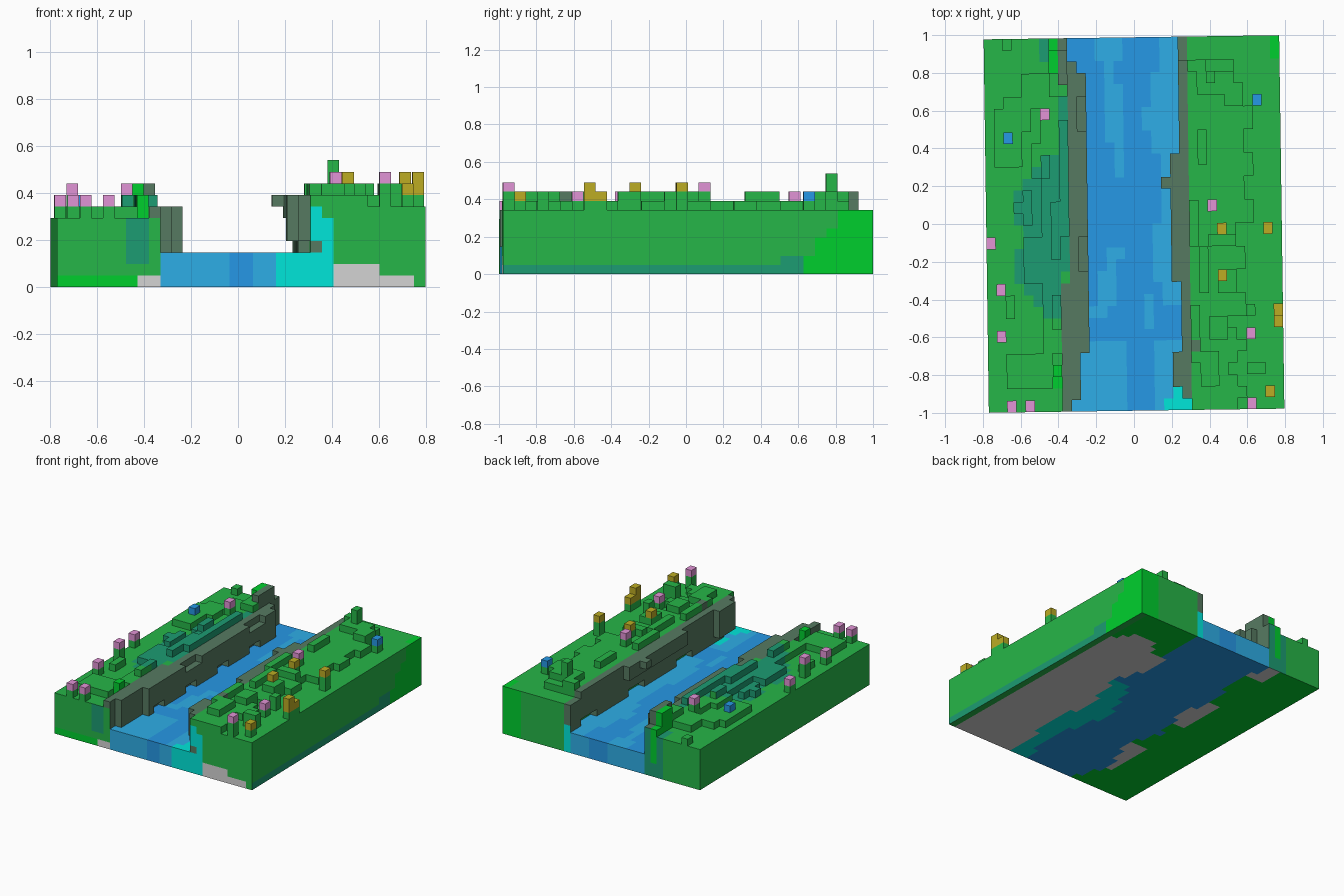
import bpy, math

if "Cube" in bpy.data.objects:
    bpy.data.objects.remove(bpy.data.objects["Cube"])

NX, NY = 32, 32
SX, SY, SZ = 0.0489, 0.06178, 0.049      # block size
ANG = math.radians(0.8)                  # the whole model is turned slightly
C, SN = math.cos(ANG), math.sin(ANG)

# Materials
def lin(v):
    v /= 255
    return v / 12.92 if v < 0.04045 else ((v + 0.055) / 1.055) ** 2.4

PALETTE = {
    "grass": (38, 182, 72), "bright_grass": (0, 207, 46), "teal_grass": (28, 156, 114),
    "stone": (86, 122, 97), "grey": (212, 212, 212), "blue": (38, 152, 230),
    "light_blue": (46, 174, 231), "cyan": (0, 231, 218),
    "pink": (226, 148, 214), "ochre": (188, 172, 36)}
NAMES = list(PALETTE)
MATS = []
for n, rgb in PALETTE.items():
    m = bpy.data.materials.new(n)
    m.diffuse_color = (*[lin(c) for c in rgb], 1)
    m.use_nodes = True
    m.node_tree.nodes["Principled BSDF"].inputs["Base Color"].default_value = m.diffuse_color
    MATS.append(m)

def cell(x, y):
    """World position to grid cell."""
    return int((x * C + y * SN) / SX + NX / 2), int((-x * SN + y * C) / SY + NY / 2)

# Bank outlines along the river (cell index by row)
def left_edge(j):
    return 9 if j < 1 or j > 29 else 10 if j < 5 or j > 28 else 11

def right_edge(j):
    for top, e in ((1, 22), (2, 21), (5, 20), (11, 21), (19, 20), (20, 19), (22, 20)):
        if j < top:
            return e
    return 21

def stone_left(j):
    return 8 if j < 11 or j > 27 else 9

def stone_right(j):
    return 22 if j == 5 else 21

def inside(i, j, rects):
    return any(a <= i <= b and c <= j <= d for a, b, c, d in rects)

# Column heights: rectangles (i0, i1, j0, j1) of raised ground
LEFT7 = [(2, 6, 2, 4), (6, 8, 5, 25), (1, 3, 21, 25), (2, 4, 24, 26), (4, 6, 26, 28),
         (2, 2, 8, 9), (4, 5, 11, 14), (4, 4, 16, 18), (5, 5, 20, 22), (7, 8, 25, 31),
         (2, 2, 31, 31), (3, 3, 17, 17)]
LEFT8 = [(7, 7, 7, 9), (7, 7, 13, 17), (8, 8, 15, 24), (7, 8, 27, 30), (7, 7, 3, 3), (6, 6, 20, 21)]
RIGHT9 = [(22, 22, 4, 8), (23, 24, 2, 4), (24, 25, 6, 7), (25, 26, 10, 11), (23, 23, 10, 13),
          (22, 22, 14, 17), (24, 26, 14, 14), (23, 23, 21, 23), (23, 26, 27, 28), (26, 27, 26, 27),
          (22, 23, 29, 29), (28, 28, 8, 8), (28, 29, 3, 3)]

def height_left(i, j):
    if inside(i, j, [(7, 7, 29, 30), (8, 8, 28, 30)]):
        return 9
    if inside(i, j, LEFT8):
        return 8
    if i >= stone_left(j):
        return 7 if (j // 3) % 4 or i < 10 else 6
    return 7 if inside(i, j, LEFT7) else 6

def height_right(i, j):
    if (i, j) == (24, 28):
        return 11
    if inside(i, j, RIGHT9):
        return 9
    lim = (26.3 if j > 25 or j < 8 else 28 if j > 15 else 27) + 0.9 * math.sin(j * 1.6)
    return 8 if i < lim and j < 30 else 7

left, right, river = set(), set(), set()
for j in range(NY):
    L, R = left_edge(j), right_edge(j)
    for i in range(L):
        recess = L - 1 if 5 < j < 28 and (j // 2) % 3 == 0 else L
        for k in range(height_left(i, j)):
            if i < recess or k > 3:
                left.add((i, j, k))
    for i in range(R, NX):
        # the right bank leans out over the water
        low = {19: 7, 20: 6 if 10 < j else 4, 21: 4 if (j // 3) % 3 == 0 else 0}.get(i, 0)
        for k in range(low, height_right(i, j)):
            right.add((i, j, k))
    for i in range(8, 23):
        for k in range(3):
            if (i, j, k) not in left and (i, j, k) not in right:
                river.add((i, j, k))

# Flowers: (x, y, layer of the blossom), each on a green stem
FLOWERS = {
    "pink": [(-.475, .585, 8), (-.755, -.1, 7), (-.7, -.34, 8), (-.7, -.595, 7), (-.645, -.965, 7),
             (-.545, -.965, 7), (.413, .105, 9), (.62, -.575, 8), (.622, -.945, 9)],
    "ochre": [(.463, -.022, 9), (.705, -.018, 9), (.463, -.265, 9), (.76, -.45, 8),
              (.76, -.51, 9), (.76, -.51, 8), (.722, -.885, 8)],
    "blue": [(-.668, .458, 7), (.645, .66, 8)]}
blossoms = {n: set() for n in FLOWERS}
for n, spots in FLOWERS.items():
    for x, y, k in spots:
        i, j = cell(x, y)
        bank = left if x < 0 else right
        blossoms[n].add((i, j, k))
        bank.update((i, j, kk) for kk in range(k))
for n in blossoms:
    left -= blossoms[n]
    right -= blossoms[n]
solid = left | right | river | set().union(*blossoms.values())

# Colour rules: i, j, k cell, a axis and s sign of the face, x y z face centre
def underside(x, y):
    if x > .73:
        return "grass"
    if x > .28 and y > .7 + .08 * math.sin(x * 15):
        return "bright_grass"
    if x > .28 + .04 * math.sin(y * 9):
        return "grey"
    if x > .12 + .06 * math.sin(y * 7) and y < .2:
        return "cyan"
    if x > -.33 + .04 * math.sin(y * 11):
        return "blue"
    if x > -.44 and math.sin(y * 8) > .1:
        return "grey"
    return "bright_grass"

def bank_colour(i, j, k, a, s, x, y, z):
    if a == 2 and s < 0 and k == 0:
        return underside(x, y)
    if a == 1 and s < 0 and j == 0:                      # front face
        if .3 < x < .35 and .15 < z < .2:
            return "stone"
        if .25 < x < .4 and z < (.34 if x < .35 else .29):
            return "cyan"
        if .4 < x < .6 and z < .1 or .6 <= x < .75 and z < .05 or -.43 < x < -.3 and z < .05:
            return "grey"
        if -.75 < x < -.43 and z < .05:
            return "bright_grass"
        if -.47 < x < -.38 and .1 < z < .29:
            return "teal_grass"
        if x < -.3 and z < .29:
            return "grass"
    if a == 0 and s > 0 and i == NX - 1:                 # right side face
        if y > .62 + .25 * max(0, z - .05) / .3:
            return "bright_grass"
        if z < .05 or (.5 < y and z < .1):
            return "teal_grass"
        return "grass"
    if a == 1 and s > 0 and j == NY - 1:                 # back face
        if x > .62 or (-.46 < x < -.4 and z > .1):
            return "bright_grass"
        if .2 < x < .28 and z < .2:
            return "cyan"
        if -.5 < x < -.36:
            return "teal_grass"
    if stone_left(j) <= i <= 10 or 19 <= i <= stone_right(j):
        return "stone"
    if i == 7 and (j > 28 or 1 < j < 4) or (i == 31 and j > 29):
        return "bright_grass"
    wob = .04 * math.sin(y * 17)
    if ((x + .47 + wob) / .16) ** 2 + ((y + .06) / .42) ** 2 < 1 or (-.4 < x < -.32 and 0 < y < .65):
        return "teal_grass"
    if -.52 < x < -.38 and y > .88:
        return "teal_grass"
    return "grass"

def river_colour(i, j, k, a, s, x, y, z):
    if a == 2 and s < 0:
        return underside(x, y)
    if a == 1:
        return "cyan" if x > .14 and s < 0 else "blue" if -.04 < x < .06 else "light_blue"
    if x > .2 and (-.77 < y < -.66 or y < -.85) or x > .14 and y < -.92:
        return "cyan"
    wob = .03 * math.sin(y * 9)
    if x > (.09 if y > .5 else .13) + wob and y > -.4:
        return "light_blue"
    if -.17 < x < -.1 and y > .4 or -.1 < x < -.04 and .25 < y < .75 or y > .85 and -.2 < x < -.08:
        return "light_blue"
    if -.19 < x + wob < -.1 and -.5 < y < -.1 or .05 < x < .1 and -.55 < y < -.36:
        return "light_blue"
    if y < -.65 + wob and (x < -.03 or x > .1):
        return "light_blue"
    return "blue"

# Builds the outer faces of a set of blocks
def build(name, cells, rule):
    verts, index, faces, mats = [], {}, [], []

    def vert(p):
        if p not in index:
            index[p] = len(verts)
            x, y = (p[0] - NX / 2) * SX, (p[1] - NY / 2) * SY
            verts.append((x * C - y * SN, x * SN + y * C, p[2] * SZ))
        return index[p]

    for c in sorted(cells):
        for a in range(3):
            for s in (-1, 1):
                n = list(c)
                n[a] += s
                if tuple(n) in solid:
                    continue
                u, v = (a + 1) % 3, (a + 2) % 3
                quad = []
                for du, dv in ((0, 0), (1, 0), (1, 1), (0, 1)):
                    p = list(c)
                    p[a] += s > 0
                    p[u] += du
                    p[v] += dv
                    quad.append(vert(tuple(p)))
                faces.append(quad if s > 0 else quad[::-1])
                mid = [sum(verts[q][t] for q in quad) / 4 for t in range(3)]
                mats.append(NAMES.index(rule(*c, a, s, *mid)))
    me = bpy.data.meshes.new(name)
    me.from_pydata(verts, [], faces)
    used = sorted(set(mats))
    for m in used:
        me.materials.append(MATS[m])
    for f, m in zip(me.polygons, mats):
        f.material_index = used.index(m)
    bpy.context.collection.objects.link(bpy.data.objects.new(name, me))

build("left_bank", left, bank_colour)
build("right_bank", right, bank_colour)
build("river", river, river_colour)
for colour, cells in blossoms.items():
    build(colour + "_flowers", cells, lambda *args, n=colour: n)
